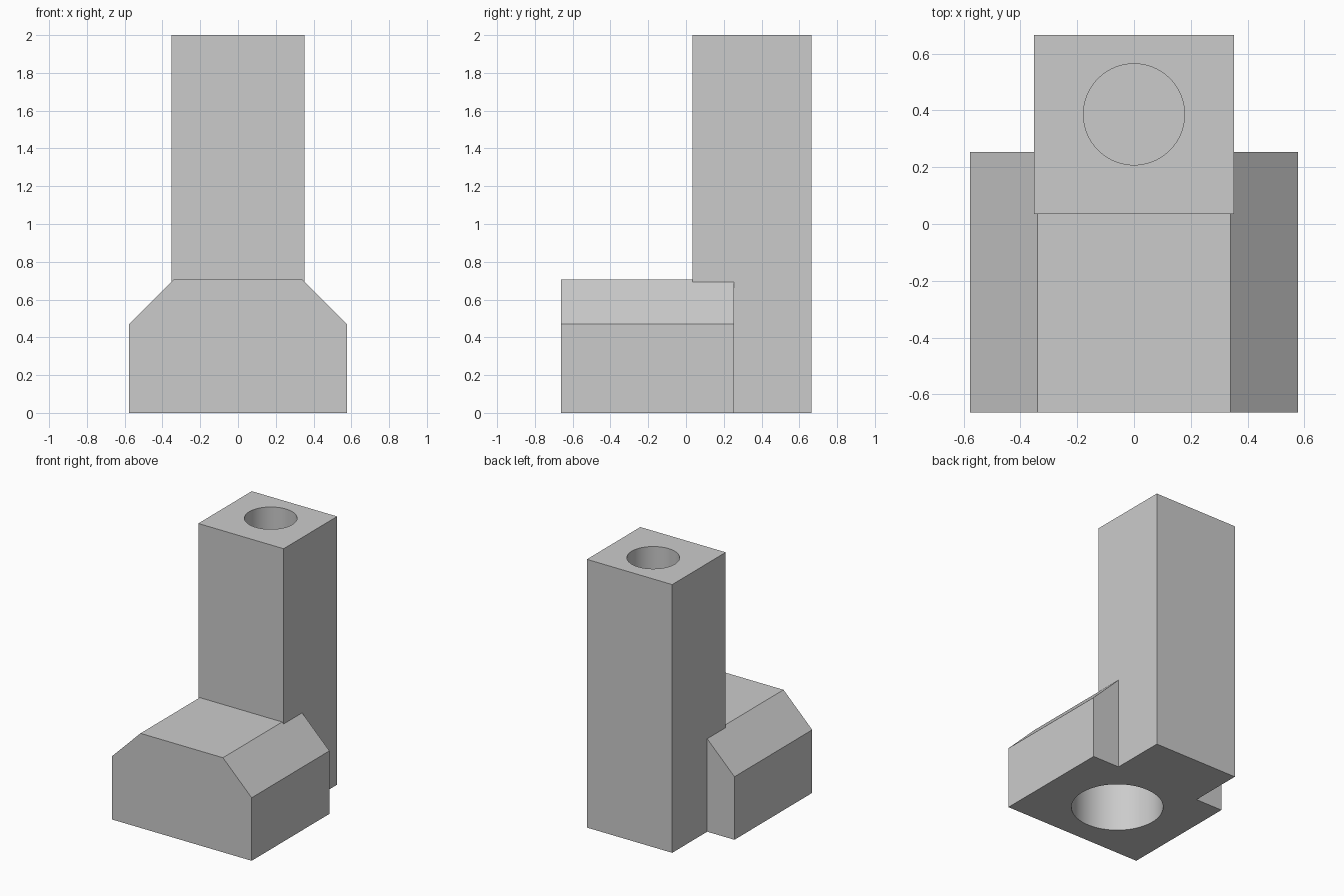
import bpy
import bmesh

if "Cube" in bpy.data.objects:
    bpy.data.objects.remove(bpy.data.objects["Cube"], do_unlink=True)

grey = bpy.data.materials.new("plain grey")
grey.use_nodes = True
COLOUR = (0.6, 0.6, 0.6, 1)
grey.diffuse_color = COLOUR
grey.node_tree.nodes["Principled BSDF"].inputs["Base Color"].default_value = COLOUR


def prism(name, profile, y0, y1):
    """Extrude an x-z profile along y."""
    bm = bmesh.new()
    face = bm.faces.new([bm.verts.new((x, y0, z)) for x, z in profile])
    ext = bmesh.ops.extrude_face_region(bm, geom=[face])
    verts = [v for v in ext["geom"] if isinstance(v, bmesh.types.BMVert)]
    bmesh.ops.translate(bm, verts=verts, vec=(0, y1 - y0, 0))
    bmesh.ops.recalc_face_normals(bm, faces=bm.faces)
    mesh = bpy.data.meshes.new(name)
    bm.to_mesh(mesh)
    bm.free()
    mesh.materials.append(grey)
    obj = bpy.data.objects.new(name, mesh)
    bpy.context.collection.objects.link(obj)
    return obj


def bore(name, y, radius, z0, z1):
    """Cylinder used to cut a round blind hole."""
    bpy.ops.mesh.primitive_cylinder_add(
        vertices=96, radius=radius, depth=z1 - z0, location=(0, y, (z0 + z1) / 2))
    obj = bpy.context.object
    obj.name = name
    obj.data.materials.append(grey)
    return obj


def combine(target, tool, operation):
    """Apply a boolean, then remove the tool object."""
    mod = target.modifiers.new(operation.title(), "BOOLEAN")
    mod.operation = operation
    mod.solver = "EXACT"
    mod.object = tool
    bpy.ops.object.select_all(action="DESELECT")
    target.select_set(True)
    bpy.context.view_layer.objects.active = target
    bpy.ops.object.modifier_apply(modifier=mod.name)
    bpy.data.objects.remove(tool, do_unlink=True)


# Chamfered base block
half = [(0.577, 0), (0.577, 0.47), (0.34, 0.705)]
body = prism("base_and_tower", half + [(-x, z) for x, z in reversed(half)], -0.663, 0.253)

# Square tower at the back
tower = prism("tower", [(0.352, 0), (0.352, 2), (-0.352, 2), (-0.352, 0)], 0.035, 0.665)
combine(body, tower, "UNION")

# Wide bore under the base and narrow bore in the tower top
combine(body, bore("base_bore", -0.18, 0.317, -0.1, 0.5), "DIFFERENCE")
combine(body, bore("tower_bore", 0.386, 0.178, 1.0, 2.1), "DIFFERENCE")

bpy.ops.object.shade_smooth_by_angle(angle=0.5)
